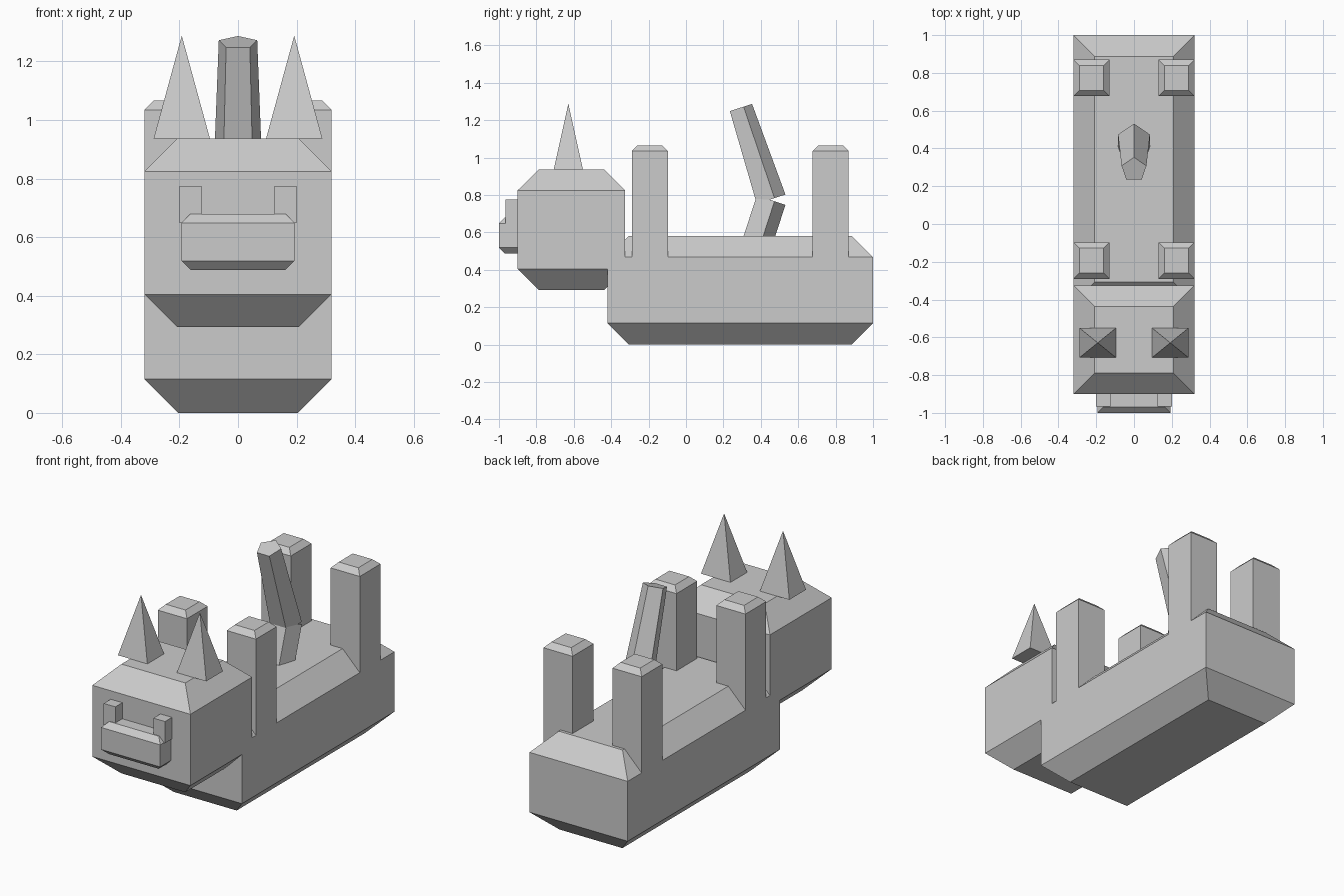
import bpy, bmesh, math
from mathutils import Matrix, Vector

if "Cube" in bpy.data.objects:
    bpy.data.objects.remove(bpy.data.objects["Cube"])


def finish(name, bm):
    bmesh.ops.recalc_face_normals(bm, faces=bm.faces)
    mesh = bpy.data.meshes.new(name)
    bm.to_mesh(mesh)
    bm.free()
    obj = bpy.data.objects.new(name, mesh)
    bpy.context.collection.objects.link(obj)
    return obj


def block(name, x, y, z, top=0.0, bottom=0.0):
    """Box from ranges, with mitred 45 degree slopes at top and/or bottom."""
    levels = [(z[0], bottom)]
    if bottom:
        levels.append((z[0] + bottom, 0))
    if top:
        levels.append((z[1] - top, 0))
    levels.append((z[1], top))
    bm = bmesh.new()
    rings = []
    for h, i in levels:
        rings.append([bm.verts.new(p) for p in (
            (x[0] + i, y[0] + i, h), (x[1] - i, y[0] + i, h),
            (x[1] - i, y[1] - i, h), (x[0] + i, y[1] - i, h))])
    bm.faces.new(rings[0])
    bm.faces.new(rings[-1])
    for a, b in zip(rings, rings[1:]):
        for k in range(4):
            bm.faces.new((a[k], a[(k + 1) % 4], b[(k + 1) % 4], b[k]))
    return finish(name, bm)


def spike(name, x, y, z):
    """Four-sided pyramid from ranges."""
    bm = bmesh.new()
    base = [bm.verts.new((px, py, z[0])) for px, py in
            ((x[0], y[0]), (x[1], y[0]), (x[1], y[1]), (x[0], y[1]))]
    tip = bm.verts.new((sum(x) / 2, sum(y) / 2, z[1]))
    bm.faces.new(base)
    for k in range(4):
        bm.faces.new((base[k], base[(k + 1) % 4], tip))
    return finish(name, bm)


def tail_segment(name, joint, length, tilt, r_start, r_end):
    """Five-sided tapered rod leaving the joint, ridge toward +y."""
    bm = bmesh.new()
    rings = []
    for h, r in ((0, r_start), (length, r_end)):
        rings.append([bm.verts.new((r * math.sin(a), r * math.cos(a), h))
                      for a in (math.tau * k / 5 for k in range(5))])
    bm.faces.new(rings[0])
    bm.faces.new(rings[1])
    for k in range(5):
        n = (k + 1) % 5
        bm.faces.new((rings[0][k], rings[0][n], rings[1][n], rings[1][k]))
    bm.transform(Matrix.Translation(Vector(joint)) @ Matrix.Rotation(math.radians(tilt), 4, 'X'))
    return finish(name, bm)


# Torso and head
block("body", (-0.32, 0.32), (-0.42, 1.0), (0, 0.58), 0.112, 0.115)
block("head", (-0.32, 0.32), (-0.90, -0.325), (0.293, 0.937), 0.112, 0.112)

# Snout
block("snout", (-0.193, 0.193), (-1.0, -0.85), (0.488, 0.68), 0.031, 0.031)

# Paired parts: eyes, ears and upturned legs
for side, s in (("left", 1), ("right", -1)):
    def span(a, b):
        return tuple(sorted((a * s, b * s)))
    block(side + "_eye", span(0.124, 0.2), (-0.965, -0.86), (0.648, 0.775))
    spike(side + "_ear", span(0.096, 0.288), (-0.707, -0.551), (0.937, 1.288))
    for end, y in (("front", -0.29), ("back", 0.677)):
        block(f"{end}_{side}_leg", span(0.13, 0.32), (y, y + 0.193),
              (0.40, 1.066), 0.031)

# Bent tail: both segments meet at one joint
joint = (0, 0.447, 0.775)
tail_segment("tail_tip", joint, 0.516, 18, 0.089, 0.069)
tail_segment("tail_base", joint, -0.30, -18, 0.089, 0.089)
